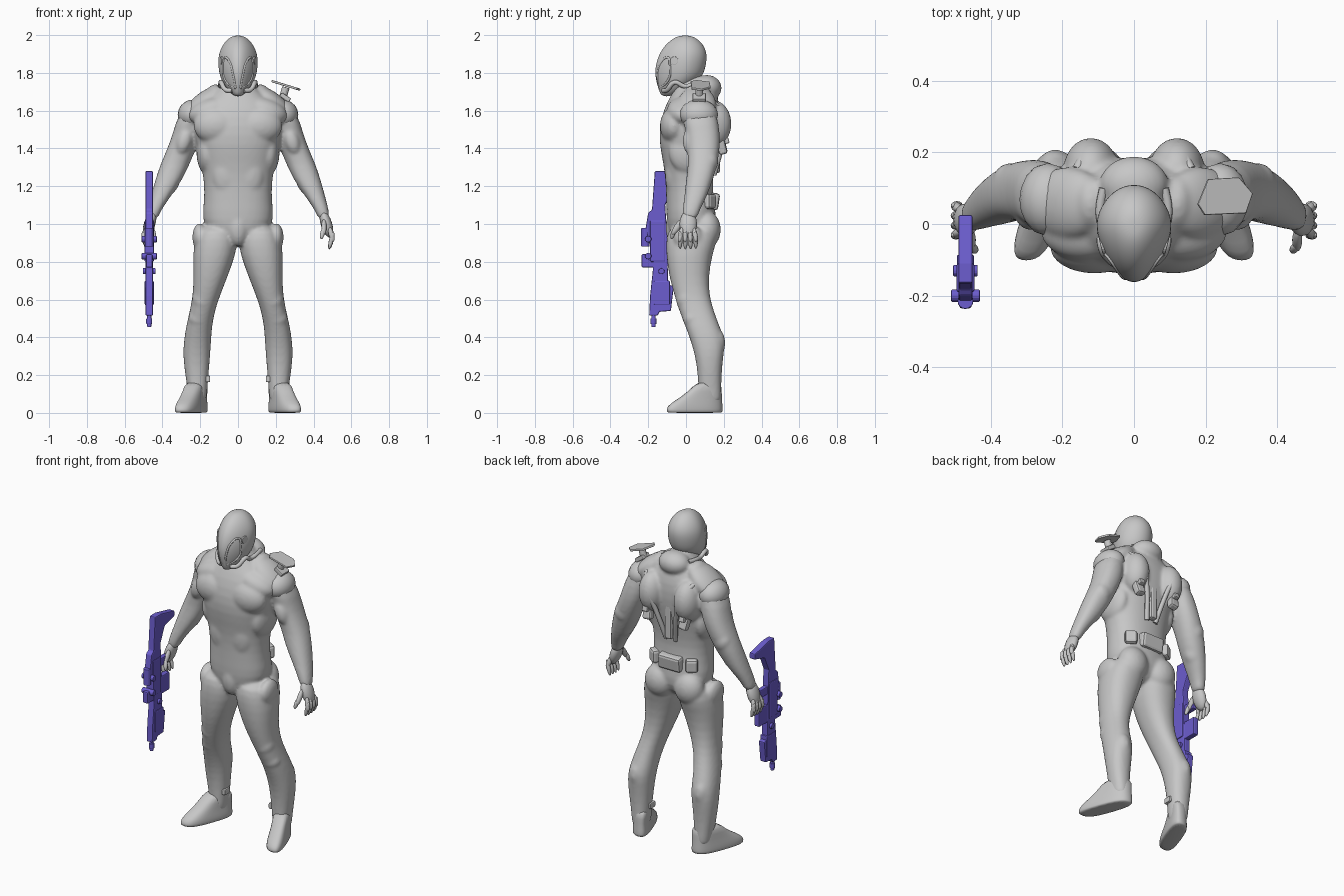
import bpy, bmesh, math
from mathutils import Vector, Matrix, Euler
from mathutils.bvhtree import BVHTree

if "Cube" in bpy.data.objects:
    bpy.data.objects.remove(bpy.data.objects["Cube"], do_unlink=True)


def material(name, rgb):
    m = bpy.data.materials.new(name)
    m.use_nodes = True
    m.diffuse_color = (*rgb, 1)
    m.node_tree.nodes["Principled BSDF"].inputs["Base Color"].default_value = (*rgb, 1)
    return m


GREY = material("suit grey", (0.57, 0.57, 0.57))
VIOLET = material("weapon violet", (0.15, 0.11, 0.62))


def finish(name, bm, mat=GREY, mirror=False, subsurf=0, bevel=0):
    bmesh.ops.recalc_face_normals(bm, faces=bm.faces)
    for f in bm.faces:
        f.smooth = bevel == 0
    mesh = bpy.data.meshes.new(name)
    bm.to_mesh(mesh)
    bm.free()
    mesh.materials.append(mat)
    ob = bpy.data.objects.new(name, mesh)
    bpy.context.collection.objects.link(ob)
    if mirror:
        mod = ob.modifiers.new("mirror", "MIRROR")
        mod.use_mirror_merge = False
    if subsurf:
        mod = ob.modifiers.new("subdivide", "SUBSURF")
        mod.levels = mod.render_levels = subsurf
    if bevel:
        mod = ob.modifiers.new("bevel", "BEVEL")
        mod.width, mod.segments = bevel, 2
    return ob


def loft(bm, rings, sides=20, power=0.88):
    """Skin stacked horizontal rings given as z, x min, x max, y min, y max."""
    loops = []
    for z, x0, x1, y0, y1 in rings:
        loop = []
        for i in range(sides):
            a = math.tau * i / sides
            c, s = (math.copysign(abs(v) ** power, v) for v in (math.cos(a), math.sin(a)))
            loop.append(bm.verts.new(((x0 + x1 + (x1 - x0) * c) / 2,
                                      (y0 + y1 + (y1 - y0) * s) / 2, z)))
        loops.append(loop)
    for a, b in zip(loops, loops[1:]):
        for i in range(sides):
            j = (i + 1) % sides
            bm.faces.new((a[i], a[j], b[j], b[i]))
    bm.faces.new(loops[0])
    bm.faces.new(loops[-1])
    return [v for loop in loops for v in loop]


def slab(bm, corners, offset):
    """Extrude a flat outline by an offset."""
    face = bm.faces.new([bm.verts.new(c) for c in corners])
    geom = bmesh.ops.extrude_face_region(bm, geom=[face])["geom"]
    bmesh.ops.translate(bm, vec=offset, verts=[v for v in geom if isinstance(v, bmesh.types.BMVert)])


def place(center, size, rot=(0, 0, 0)):
    return Matrix.LocRotScale(Vector(center), Euler(rot), Vector(size))


def blob(bm, center, radii, rot=(0, 0, 0)):
    bmesh.ops.create_uvsphere(bm, u_segments=16, v_segments=10, radius=1,
                              matrix=place(center, radii, rot))


def box(name, center, size, rot=(0, 0, 0), mat=GREY, mirror=False, bevel=0.006):
    bm = bmesh.new()
    bmesh.ops.create_cube(bm, size=1, matrix=place(center, size, rot))
    return finish(name, bm, mat, mirror, bevel=bevel)


def rod(name, center, radius, length, rot=(0, 0, 0), mat=GREY, mirror=False):
    bm = bmesh.new()
    bmesh.ops.create_cone(bm, cap_ends=True, segments=16, radius1=radius, radius2=radius,
                          depth=length, matrix=place(center, (1, 1, 1), rot))
    return finish(name, bm, mat, mirror, bevel=0.003)


def tube(name, points, radius):
    cu = bpy.data.curves.new(name, "CURVE")
    cu.dimensions = "3D"
    cu.bevel_depth, cu.bevel_resolution, cu.resolution_u = radius, 2, 5
    cu.use_fill_caps = True
    sp = cu.splines.new("BEZIER")
    sp.bezier_points.add(len(points) - 1)
    for p, co in zip(sp.bezier_points, points):
        p.co = co
        p.handle_left_type = p.handle_right_type = "AUTO"
    cu.materials.append(GREY)
    ob = bpy.data.objects.new(name, cu)
    bpy.context.collection.objects.link(ob)
    ob.modifiers.new("mirror", "MIRROR")


# Body suit: torso, limbs and muscles fused into one smooth skin
bm = bmesh.new()
loft(bm, [(.88, -.05, .05, -.06, .08), (.94, -.15, .15, -.09, .15), (1.02, -.195, .195, -.105, .165),
          (1.12, -.18, .18, -.105, .148), (1.22, -.18, .18, -.108, .14),
          (1.32, -.197, .197, -.12, .155), (1.42, -.222, .222, -.142, .175),
          (1.52, -.24, .24, -.142, .19), (1.62, -.225, .225, -.115, .185),
          (1.69, -.14, .14, -.075, .16), (1.74, -.075, .075, -.05, .13),
          (1.8, -.06, .06, -.04, .08)], sides=24)
loft(bm, [(1.02, .425, .487, -.02, .06), (1.07, .41, .482, -.02, .07), (1.14, .36, .464, -.01, .11),
          (1.24, .29, .437, 0, .145), (1.32, .255, .41, .012, .168), (1.4, .22, .374, .005, .18),
          (1.48, .19, .345, 0, .182), (1.58, .17, .32, -.025, .165), (1.66, .16, .24, .01, .13)])
loft(bm, [(.04, .17, .26, .07, .188), (.1, .163, .264, .065, .188), (.2, .156, .28, .063, .188),
          (.3, .147, .292, .048, .198), (.38, .142, .288, .025, .21), (.46, .137, .275, -.005, .178),
          (.54, .122, .256, -.037, .148), (.62, .095, .24, -.062, .125), (.72, .055, .236, -.09, .12),
          (.84, .01, .24, -.107, .14), (.92, 0, .23, -.107, .17), (1.0, .02, .205, -.09, .155)])
for center, radii, turn in [
        ((.11, -.064, 1.52), (.13, .077, .1), 0),      # pectoral
        ((.14, -.015, 1.6), (.13, .09, .07), .3),      # upper chest
        ((.185, .058, 1.635), (.135, .105, .058), .7), # shoulder slope
        ((.06, -.06, 1.27), (.085, .053, .14), 0),     # abdominal
        ((.165, .02, 1.38), (.057, .115, .12), 0),     # lat
        ((.1, .11, .97), (.095, .077, .1), 0),         # glute
        ((0, -.055, .98), (.06, .055, .1), 0),         # codpiece
        ((.12, .15, 1.53), (.08, .094, .125), 0),      # back hump
        ((.12, .06, 1.68), (.05, .08, .06), 0),        # collar muscle
        ((0, .11, 1.72), (.1, .082, .07), 0),          # neck hump
        ((.203, .01, .93), (.04, .08, .075), 0),       # hip pad
        ((.185, .005, .6), (.06, .06, .07), 0),        # knee cap
        ((.205, .03, .5), (.06, .05, .05), 0),         # shin top
        ((.22, .16, .37), (.05, .05, .08), 0),         # calf
        ((.215, .13, .14), (.05, .06, .03), 0),        # ankle
        ((.34, .125, 1.33), (.055, .048, .06), 0),     # elbow
        ((.285, .03, 1.44), (.045, .05, .08), -.3),    # biceps
        ((.37, .07, 1.22), (.06, .06, .08), -.5)]:     # forearm
    blob(bm, center, radii, (0, turn, 0))
body = finish("body_suit", bm, mirror=True, subsurf=1)
mod = body.modifiers.new("fuse", "REMESH")
mod.mode, mod.voxel_size, mod.use_smooth_shade = "VOXEL", 0.009, True
mod = body.modifiers.new("soften", "SMOOTH")
mod.factor, mod.iterations = 0.5, 8

# Boots, blunt toes turned outward
bm = bmesh.new()
for v in loft(bm, [(0, .165, .265, -.095, .19), (.004, .155, .272, -.105, .195),
                   (.035, .155, .272, -.103, .195), (.065, .16, .268, -.06, .192),
                   (.11, .163, .264, .01, .19), (.17, .16, .264, .06, .188)], power=.7):
    v.co.x += (0.14 - v.co.y) * 0.36
finish("boots", bm, mirror=True, subsurf=1)

# Hands
bm = bmesh.new()
blob(bm, (.468, .012, 1.0), (.03, .046, .075), (0, -.3, 0))
for i in range(4):
    y = -.028 + i * .025
    tip = .07 - abs(i - 1.4) * .006
    blob(bm, (.494, y, .945), (.014, .013, .042), ((i - 1.5) * .12, -.25, 0))
    blob(bm, (.494, y * 1.1, .945 - tip / 2), (.012, .012, .047), (0, .25, 0))
blob(bm, (.455, -.045, .985), (.014, .017, .05), (-.6, 0, 0))
blob(bm, (.447, -.068, .95), (.012, .012, .032), (-.3, .2, 0))
finish("hands", bm, mirror=True)

# Helmet, narrowing toward the face
bm = bmesh.new()
for v in loft(bm, [(1.675, -.025, .025, -.13, -.08), (1.71, -.065, .065, -.145, 0),
                   (1.77, -.1, .1, -.163, .085), (1.83, -.11, .11, -.165, .105),
                   (1.9, -.108, .108, -.145, .115), (1.955, -.08, .08, -.105, .09),
                   (1.988, -.045, .045, -.06, .05), (1.998, -.015, .015, -.025, .015)], sides=24, power=1):
    v.co.x *= 1 + min(v.co.y, 0) * 2
skin = BVHTree.FromBMesh(bm)


def on_face(x, z):
    hit = skin.ray_cast(Vector((x, -1, z)), Vector((0, 1, 0)))[0]
    return hit + Vector((0, .004, 0))


brow = [on_face(x, z) for x, z in [(.012, 1.72), (.025, 1.79), (.045, 1.86), (.07, 1.88), (.08, 1.84)]]
cheek = [on_face(x, z) for x, z in [(.08, 1.84), (.075, 1.78), (.05, 1.74), (.012, 1.72)]]
finish("helmet", bm, subsurf=2)
tube("helmet_brow_ridges", brow, 0.006)
tube("helmet_cheek_ridges", cheek, 0.006)
rod("helmet_ear_discs", (.083, -.06, 1.865), .022, .02, (0, math.pi / 2, -.25), mirror=True)
tube("breathing_hoses", [(.03, -.12, 1.705), (.065, -.1, 1.71), (.09, -.06, 1.75),
                         (.09, -.01, 1.73), (.095, .04, 1.735), (.085, .1, 1.74)], 0.013)

# Shoulder armour caps
bm = bmesh.new()
blob(bm, (.24, .068, 1.58), (.08, .102, .078), (0, .6, 0))
finish("shoulder_guards", bm, mirror=True)

# Fin on the left shoulder
bm = bmesh.new()
slab(bm, [(x, y, 0) for x, y in [(-.08, -.02), (-.05, .05), (.04, .055), (.08, .01),
                                 (.06, -.045), (-.06, -.05)]], (0, 0, .012))
bm.transform(place((.252, .075, 1.728), (1, 1, 1), (0, .3, 0)))
finish("shoulder_fin", bm, bevel=.003)
rod("shoulder_fin_post", (.245, .07, 1.695), .02, .06, (0, .3, 0))
box("shoulder_fin_mount", (.25, .07, 1.67), (.06, .07, .025), (0, .6, 0))

# Back harness
tube("back_straps", [(.16, .15, 1.64), (.12, .217, 1.58), (.07, .195, 1.44), (.03, .148, 1.26)], .014)
box("back_pods", (.125, .19, 1.41), (.055, .045, .08), (.25, .15, 0), mirror=True, bevel=.012)
box("back_pod_caps", (.125, .213, 1.44), (.035, .03, .03), (.25, 0, 0), mirror=True)
box("spine_plate", (0, .155, 1.42), (.045, .05, .3), bevel=.012)
box("belt_pouch", (0, .145, 1.12), (.15, .06, .09), (-.15, 0, 0), bevel=.015)
box("belt_side_pouches", (.12, .115, 1.12), (.07, .07, .08), (0, 0, -.6), mirror=True, bevel=.015)

# Ankle clips
box("ankle_clips", (.16, .11, .18), (.025, .05, .035), mirror=True)

# Rifle held muzzle down beside the right leg
GUN_X = -.47


def gun_box(name, y0, y1, z0, z1, width):
    box(name, (GUN_X, (y0 + y1) / 2, (z0 + z1) / 2), (width, y1 - y0, z1 - z0), mat=VIOLET)


bm = bmesh.new()
profile = [(-.165, 1.28), (-.11, 1.28), (.025, 1.25), (.025, 1.215), (-.07, 1.19), (-.11, 1.1),
           (-.1, .94), (-.095, .68), (-.065, .67), (-.08, .54), (-.14, .535), (-.15, .515),
           (-.195, .515), (-.19, .62), (-.175, .76), (-.18, .86), (-.215, .97), (-.2, 1.06),
           (-.18, 1.075)]
slab(bm, [(GUN_X - .02, y, z) for y, z in profile], (.04, 0, 0))
finish("rifle_body", bm, VIOLET, bevel=.006)
gun_box("rifle_receiver", -.19, -.11, .8, 1.02, .05)
gun_box("rifle_handguard", -.17, -.085, .57, .7, .048)
gun_box("rifle_front_box", -.235, -.17, .77, .84, .034)
gun_box("rifle_magazine", -.13, -.02, .78, .89, .034)
gun_box("rifle_grip", -.12, -.03, .95, 1.0, .03)
rod("rifle_scope", (GUN_X, -.215, .93), .022, .1, mat=VIOLET)
for z in (.92, .83):
    rod("rifle_side_knob", (GUN_X, -.2, z), .017, .08, (0, math.pi / 2, 0), VIOLET)
rod("rifle_cross_bolt", (GUN_X, -.13, .75), .016, .068, (0, math.pi / 2, 0), VIOLET)
rod("rifle_barrel", (GUN_X, -.172, .5), .011, .09, mat=VIOLET)
rod("rifle_muzzle", (GUN_X, -.172, .485), .016, .03, mat=VIOLET)
